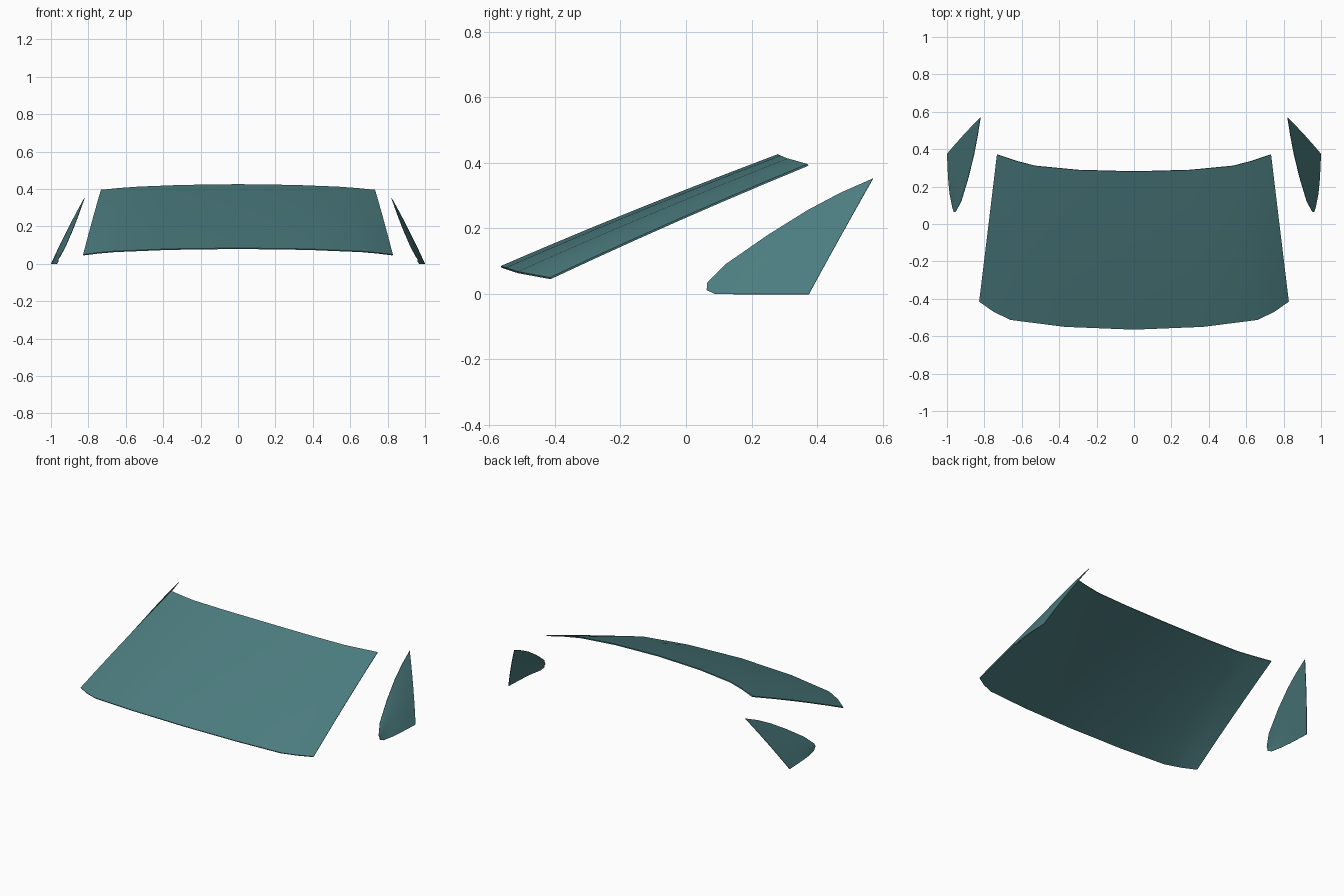
import bpy, math
from mathutils import Vector

if "Cube" in bpy.data.objects:
    bpy.data.objects.remove(bpy.data.objects["Cube"])

glass = bpy.data.materials.new("teal_glass")
glass.diffuse_color = (0.073, 0.205, 0.216, 1)
glass.use_nodes = True
glass.node_tree.nodes["Principled BSDF"].inputs["Base Color"].default_value = glass.diffuse_color


def glass_panel(name, lower, upper, bulge, thickness, rows=6):
    """Loft a slightly bowed sheet between two edge curves, then mirror it."""
    verts, faces = [], []
    for lo, up in zip(lower, upper):
        lo, up = Vector(lo), Vector(up)
        for j in range(rows + 1):
            t = j / rows
            verts.append(lo.lerp(up, t) + Vector(bulge) * 4 * t * (1 - t))
    n = rows + 1
    for i in range(len(lower) - 1):
        for j in range(rows):
            a = i * n + j
            faces.append((a, a + n, a + n + 1, a + 1))
    mesh = bpy.data.meshes.new(name)
    mesh.from_pydata(verts, [], faces)
    mesh.materials.append(glass)
    ob = bpy.data.objects.new(name, mesh)
    bpy.context.collection.objects.link(ob)
    mirror = ob.modifiers.new("mirror", 'MIRROR')
    mirror.use_clip = True
    solid = ob.modifiers.new("thickness", 'SOLIDIFY')
    solid.thickness = thickness
    solid.offset = -1
    bpy.ops.object.select_all(action='DESELECT')
    ob.select_set(True)
    bpy.context.view_layer.objects.active = ob
    bpy.ops.object.modifier_apply(modifier="mirror")
    bpy.ops.object.modifier_apply(modifier="thickness")
    bpy.ops.object.shade_smooth_by_angle(angle=math.radians(35))
    return ob


# Windscreen: curved bottom and top edges from the centre outwards
glass_panel(
    "windscreen",
    [(0, -.565, .085), (.37, -.55, .08), (.66, -.513, .068), (.75, -.47, .06), (.828, -.415, .05)],
    [(0, .28, .426), (.30, .288, .422), (.53, .31, .413), (.63, .336, .406), (.733, .371, .396)],
    (0, -.002, .005), .006)

# Side quarter windows: lower and upper edges from the front tip backwards
glass_panel(
    "quarter_windows",
    [(.963, .063, .012), (.972, .09, 0), (.986, .16, 0), (.993, .23, 0), (.997, .30, 0), (1, .375, 0)],
    [(.955, .065, .035), (.925, .12, .09), (.886, .25, .18), (.857, .37, .255), (.838, .47, .308), (.822, .57, .352)],
    (.004, 0, .002), .003)
